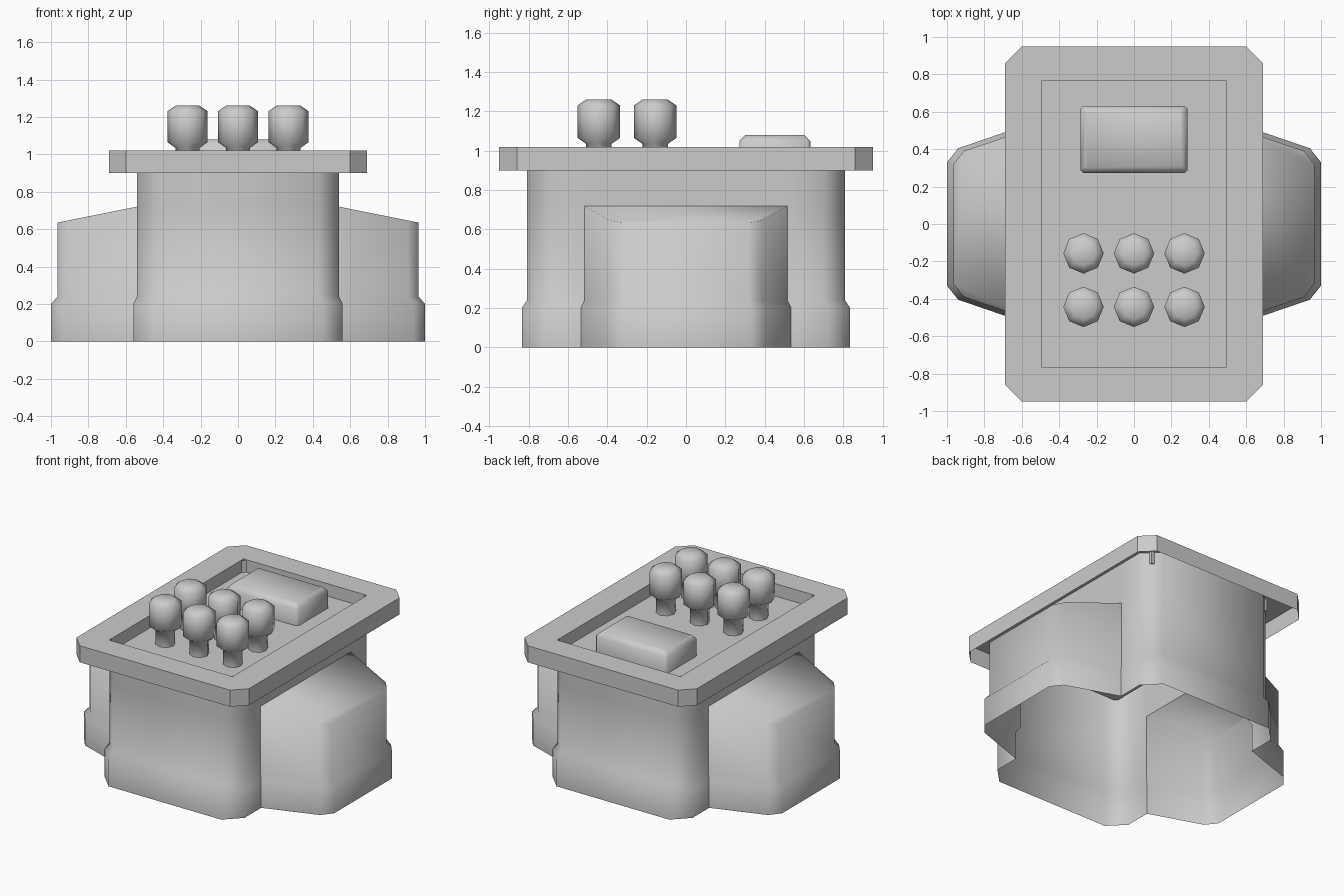
import bpy, bmesh, math

if "Cube" in bpy.data.objects:
    bpy.data.objects.remove(bpy.data.objects["Cube"])

def mirror4(q):
    """Mirror a quarter outline (from +y round to +x) into a full clockwise ring."""
    return (q + [(x, -y) for x, y in q[::-1]] + [(-x, -y) for x, y in q]
            + [(-x, y) for x, y in q[::-1]])

def at(ring, z):
    return [(x, y, z) for x, y in ring]

def loft(bm, rings, cap=False):
    """Join successive clockwise rings with quads, optionally capping the last."""
    loops = [[bm.verts.new(p) for p in r] for r in rings]
    for a, b in zip(loops, loops[1:]):
        for i in range(len(a)):
            j = (i + 1) % len(a)
            bm.faces.new((a[i], b[i], b[j], a[j]))
    if cap:
        bm.faces.new(loops[-1][::-1])
    return loops

def finish(bm, name, smooth=None):
    bmesh.ops.remove_doubles(bm, verts=bm.verts, dist=1e-5)
    me = bpy.data.meshes.new(name)
    bm.to_mesh(me)
    bm.free()
    ob = bpy.data.objects.new(name, me)
    bpy.context.collection.objects.link(ob)
    if smooth:
        bpy.ops.object.select_all(action='DESELECT')
        ob.select_set(True)
        bpy.context.view_layer.objects.active = ob
        bpy.ops.object.shade_smooth_by_angle(angle=math.radians(smooth))
    return ob

# Hollow cabinet with two side wings, open underneath
base = mirror4([(.45, .835), (.56, .725), (.56, .535), (.94, .405), (1.0, .33)])
upper = mirror4([(.43, .808), (.54, .698), (.54, .515), (.91, .39), (.965, .32)])
shoulder = [(x, y, .72 - .2 * max(0, abs(x) - .54)) for x, y in upper]
bm = bmesh.new()
loops = loft(bm, [at(base, 0), at(base, .2), at(upper, .24), shoulder])
top = loops[-1]
for k in (0, 10):                                  # sloping wing roofs
    bm.faces.new(top[k + 2:k + 8][::-1])
body = [v for i, v in enumerate(top) if i % 10 not in (3, 4, 5, 6)]
rim = [bm.verts.new((v.co.x, v.co.y, 1.017)) for v in body]
for i in range(len(body)):                         # wall above the wings
    j = (i + 1) % len(body)
    bm.faces.new((body[i], rim[i], rim[j], body[j]))
creases = {l[i] for l in loops for i in (2, 7, 12, 17)}
for f in bm.faces:
    f.smooth = True
for e in bm.edges:                                 # crisp wing-to-body joints
    if all(v in creases for v in e.verts):
        e.smooth = False
finish(bm, "cabinet_shell")

# Overhanging top with recessed tray
outer = mirror4([(.60, .95), (.69, .86)])
inner = mirror4([(.493, .768)] * 2)
bm = bmesh.new()
loft(bm, [at(outer, .9), at(outer, 1.02), at(inner, 1.02), at(inner, .93)])
floor = mirror4([(.493, .768)])
bm.faces.new([bm.verts.new(p) for p in at(floor, .93)][::-1])
finish(bm, "tray_top")

# Raised display block
side = mirror4([(.27, .18), (.287, .163)])
lid = mirror4([(.25, .15), (.258, .142)])
bm = bmesh.new()
loft(bm, [at(side, .93), at(side, 1.05), at(lid, 1.08)], cap=True)
block = finish(bm, "display_block", 60)
block.location.y = .452

# Six eight-sided knobs on stems
profile = [(.065, .93), (.065, 1.035), (.108, 1.065), (.108, 1.23), (.065, 1.26)]
bm = bmesh.new()
loft(bm, [[(r * math.sin(i * math.pi / 4), r * math.cos(i * math.pi / 4), z)
           for i in range(8)] for r, z in profile], cap=True)
knob = finish(bm, "knob", 60)
knob.location = (-.27, -.443, 0)
for y in (-.443, -.157):
    for x in (-.27, 0, .27):
        if (x, y) != (-.27, -.443):
            k = knob.copy()
            k.location = (x, y, 0)
            bpy.context.collection.objects.link(k)
